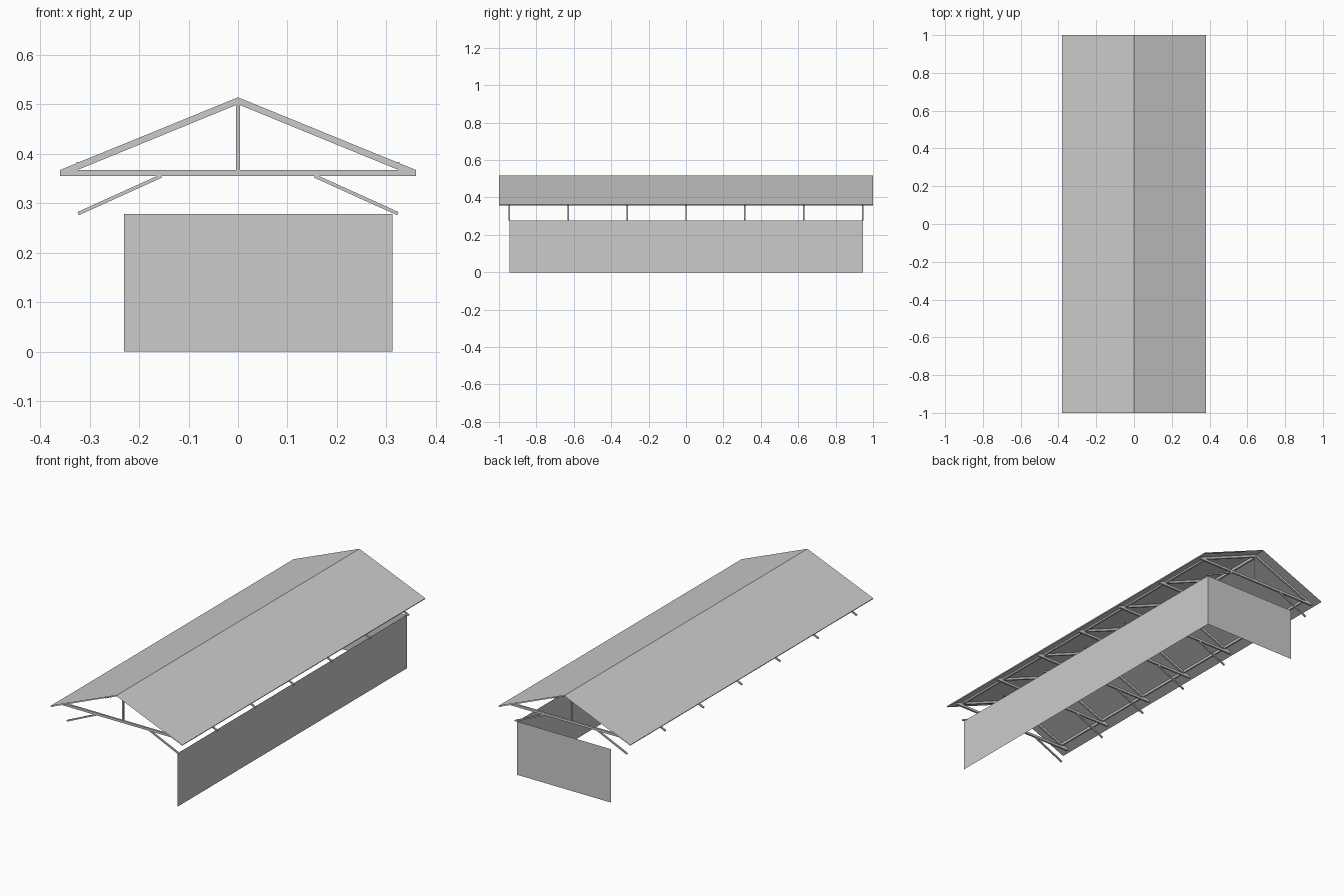
import bpy
from mathutils import Vector

cube = bpy.data.objects.get("Cube")
if cube:
    bpy.data.objects.remove(cube, do_unlink=True)

# One plain grey for the whole building
grey = bpy.data.materials.new("plain_grey")
grey.use_nodes = True
colour = (0.6, 0.6, 0.6, 1)
grey.diffuse_color = colour
grey.node_tree.nodes["Principled BSDF"].inputs["Base Color"].default_value = colour

HALF_LENGTH = 1.0
HALF_FRAME = 0.945
TRUSSES = 7


def add_mesh(name, verts, faces):
    mesh = bpy.data.meshes.new(name)
    mesh.from_pydata(verts, [], faces)
    mesh.materials.append(grey)
    obj = bpy.data.objects.new(name, mesh)
    bpy.context.collection.objects.link(obj)
    return obj


def extrude(name, profile, y0, y1, capped=True):
    """Sweep a closed x-z profile along y."""
    n = len(profile)
    verts = [(x, y, z) for y in (y0, y1) for x, z in profile]
    faces = [(i, (i + 1) % n, n + (i + 1) % n, n + i) for i in range(n)]
    if capped:
        faces += [tuple(reversed(range(n))), tuple(range(n, 2 * n))]
    return add_mesh(name, verts, faces)


def rect(x, z0, z1, half):
    return [(x - half, z0), (x + half, z0), (x + half, z1), (x - half, z1)]


def bar(a, b, width):
    """Square-ended bar profile between two x-z points."""
    a, b = Vector(a), Vector(b)
    d = (b - a).normalized() * width / 2
    side = Vector((-d.y, d.x))
    return [tuple(p) for p in (a - side, b - side, b + side, a + side)]


def mirrored(profile, s):
    points = [(s * x, z) for x, z in profile]
    return points if s > 0 else points[::-1]


# Roof: thin folded sheet, open at the gable ends
eave_in, eave_out = (0.378, 0.357), (0.38, 0.362)
roof = [mirrored([eave_in], -1)[0], eave_in, eave_out, (0, 0.518),
        mirrored([eave_out], -1)[0]]
roof = [roof[0], (0, 0.514)] + roof[1:]
extrude("roof", roof, -HALF_LENGTH, HALF_LENGTH, capped=False)

# Trusses: tie beam, rafters, king post and sloping eave braces
rafter = [(0, 0.5), (0.325, 0.367), (0.36, 0.355), (0.36, 0.367), (0, 0.514)]
brace = bar((0.323, 0.279), (0.155, 0.355), 0.007)
for i in range(TRUSSES):
    y = -HALF_FRAME + 2 * HALF_FRAME * i / (TRUSSES - 1)
    extrude(f"tie_beam_{i}", rect(0, 0.355, 0.367, 0.36), y - 0.005, y + 0.005)
    extrude(f"king_post_{i}", rect(0, 0.367, 0.505, 0.0045), y - 0.004, y + 0.004)
    for s, side in ((1, "left"), (-1, "right")):
        extrude(f"{side}_rafter_{i}", mirrored(rafter, s), y - 0.005, y + 0.005)
        extrude(f"{side}_brace_{i}", mirrored(brace, s), y - 0.004, y + 0.004)

# Lengthwise timbers
RUN = HALF_FRAME + 0.007
extrude("ridge_beam", rect(0, 0.498, 0.511, 0.005), -RUN, RUN)
for s, side in ((1, "left"), (-1, "right")):
    extrude(f"{side}_purlin", rect(s * 0.322, 0.37, 0.383, 0.0045), -RUN, RUN)

# Walls: one long side and the back end, as single sheets
TOP = 0.278
corners = [(0.312, -HALF_FRAME), (0.312, HALF_FRAME), (-0.23, HALF_FRAME)]
for name, a, b in (("long_wall", corners[0], corners[1]),
                   ("back_wall", corners[1], corners[2])):
    add_mesh(name, [(*a, 0), (*b, 0), (*b, TOP), (*a, TOP)], [(0, 1, 2, 3)])
